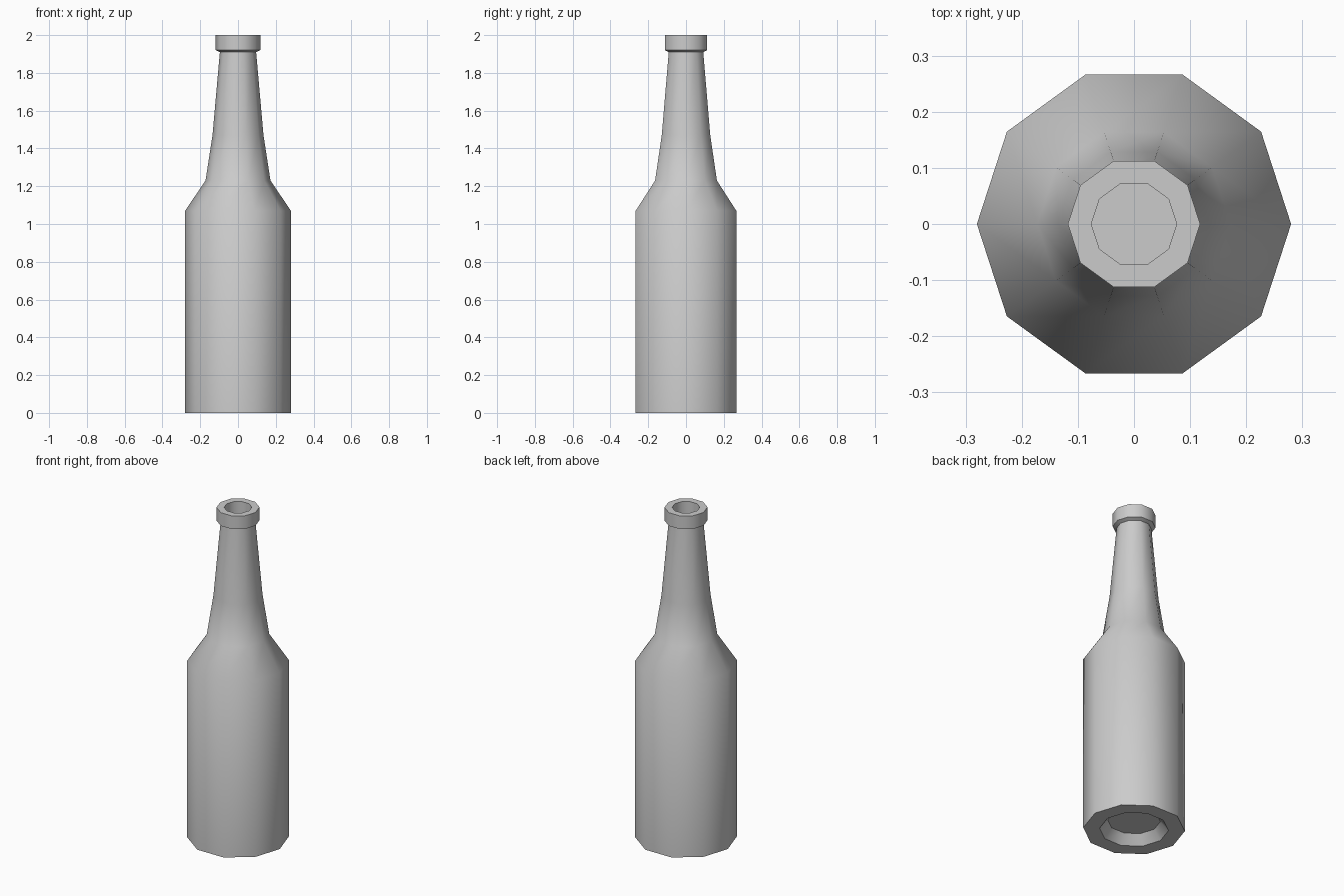
import bpy, bmesh, math

if "Cube" in bpy.data.objects:
    bpy.data.objects.remove(bpy.data.objects["Cube"])

SIDES = 10

# Closed bottle profile (radius, height): base recess, body, neck, lip, mouth
PROFILE = [
    (0.145, 0.055), (0.19, 0.0), (0.28, 0.0),
    (0.28, 1.07), (0.172, 1.23), (0.135, 1.47), (0.096, 1.91),
    (0.118, 1.92), (0.118, 2.0), (0.076, 2.0), (0.076, 1.8),
]


def lathe(name, profile):
    bm = bmesh.new()
    rings = [[bm.verts.new((r * math.cos(math.tau * i / SIDES),
                            r * math.sin(math.tau * i / SIDES), z))
              for i in range(SIDES)] for r, z in profile]
    for a, b in zip(rings, rings[1:]):
        for i in range(SIDES):
            j = (i + 1) % SIDES
            bm.faces.new((a[i], a[j], b[j], b[i]))
    # Flat caps for the base recess and the mouth
    bm.faces.new(rings[0][::-1])
    bm.faces.new(rings[-1])
    bmesh.ops.recalc_face_normals(bm, faces=bm.faces)
    mesh = bpy.data.meshes.new(name)
    bm.to_mesh(mesh)
    bm.free()
    obj = bpy.data.objects.new(name, mesh)
    bpy.context.collection.objects.link(obj)
    return obj


bottle = lathe("bottle", PROFILE)

# Smooth sides, crisp lip and base edges
bpy.context.view_layer.objects.active = bottle
bottle.select_set(True)
bpy.ops.object.shade_smooth_by_angle(angle=math.radians(42))
